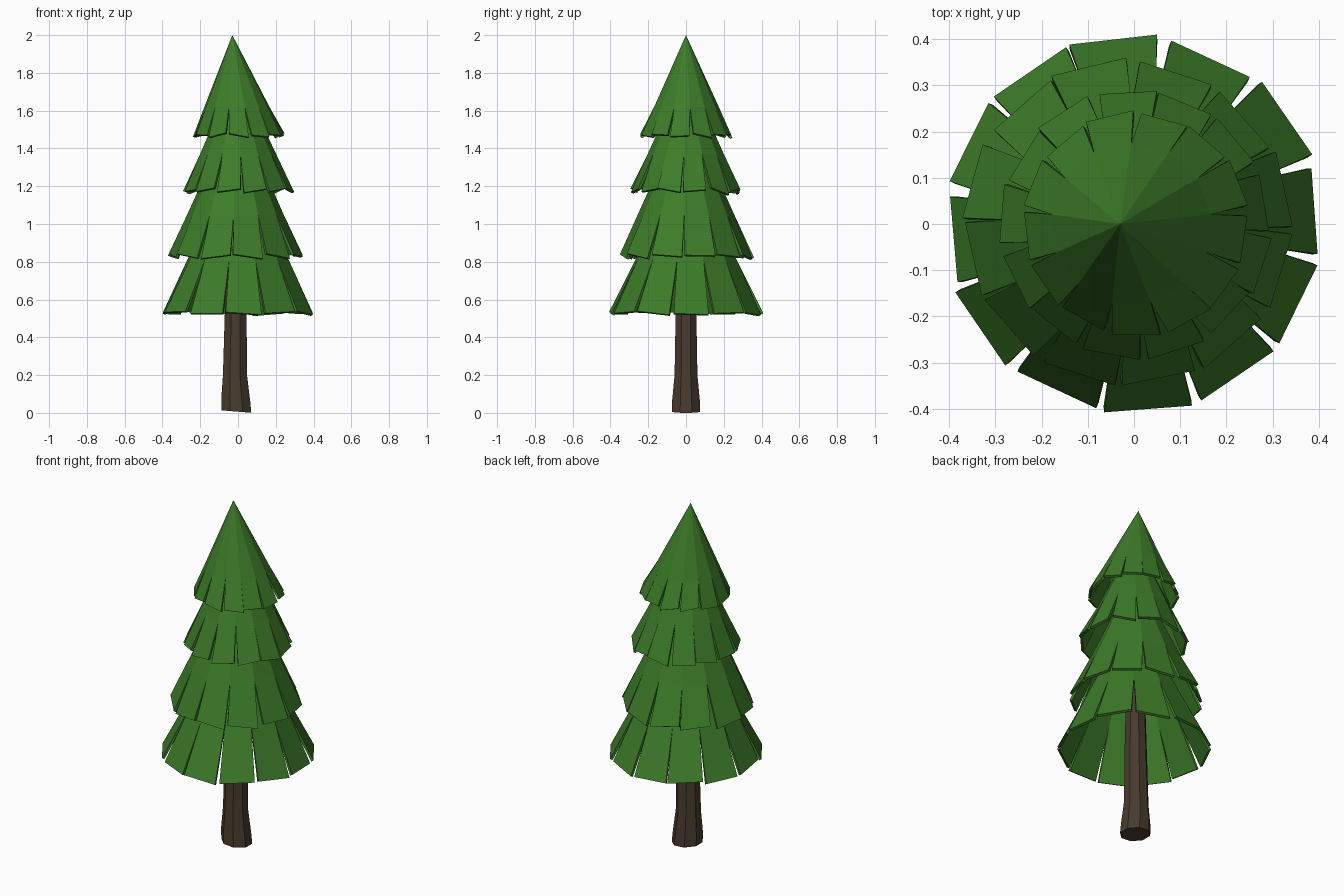
import bpy
import bmesh
import math
import random
from mathutils import Vector

random.seed(4)

cube = bpy.data.objects.get("Cube")
if cube:
    bpy.data.objects.remove(cube, do_unlink=True)


def material(name, rgb):
    mat = bpy.data.materials.new(name)
    mat.use_nodes = True
    mat.diffuse_color = (*rgb, 1)
    mat.node_tree.nodes["Principled BSDF"].inputs["Base Color"].default_value = (*rgb, 1)
    return mat


def finish(bm, name, mat):
    bmesh.ops.recalc_face_normals(bm, faces=bm.faces[:])
    mesh = bpy.data.meshes.new(name)
    bm.to_mesh(mesh)
    bm.free()
    mesh.materials.append(mat)
    obj = bpy.data.objects.new(name, mesh)
    bpy.context.collection.objects.link(obj)
    return obj


needle_green = material("needle green", (0.046, 0.2, 0.022))
bark_brown = material("bark brown", (0.066, 0.044, 0.027))


def polar(centre, angle, radius, z):
    return Vector((centre + radius * math.cos(angle), radius * math.sin(angle), z))


def branch_tier(name, count, first_angle, centre, radius, rim_z, slit_z, apex):
    """A thin cone whose lower skirt is split into separate flaps."""
    bm = bmesh.new()
    tip = Vector(apex)
    step = math.tau / count
    start = math.radians(first_angle) - step / 2
    corner_radius = radius / math.cos(step / 2)
    blend = (tip.z - slit_z) / (tip.z - rim_z)
    slits = []
    for i in range(count):
        rim = polar(centre, start + i * step, corner_radius, rim_z)
        slits.append(bm.verts.new(tip.lerp(rim, blend)))
    top = bm.verts.new(tip)
    for i in range(count):
        a, b = slits[i], slits[(i + 1) % count]
        bm.faces.new((top, a, b))
        # Each flap narrows a little and hangs slightly askew
        middle = start + (i + 0.5) * step + random.uniform(-0.03, 0.03)
        half = step * 0.445
        reach = random.uniform(0.985, 1.02)
        skew = random.uniform(-0.012, 0.012)
        low = [
            bm.verts.new(polar(centre, middle + s * half, corner_radius * reach,
                               rim_z + s * skew + random.uniform(-0.008, 0.008)))
            for s in (-1, 1)
        ]
        bm.faces.new((a, low[0], low[1], b))
    obj = finish(bm, name, needle_green)
    shell = obj.modifiers.new("thickness", "SOLIDIFY")
    shell.thickness = 0.014
    shell.offset = -1
    return obj


# Four overlapping tiers of branches
branch_tier("bottom_branches", 12, 5, 0.0, 0.393, 0.53, 0.81, (0, 0, 1.38))
branch_tier("lower_branches", 12, 13, -0.015, 0.342, 0.83, 1.05, (-0.01, 0, 1.62))
branch_tier("upper_branches", 13, 94, 0.003, 0.283, 1.175, 1.37, (-0.01, 0, 1.82))
branch_tier("top_branches", 13, -90, 0.004, 0.235, 1.47, 1.62, (-0.03, 0, 2.0))

# Eight-sided trunk, flared at the foot: centre x, radius, height
bm = bmesh.new()
rings = []
for centre, radius, z in ((-0.008, 0.085, 0.0), (-0.012, 0.083, 0.06),
                          (-0.016, 0.069, 0.2), (-0.012, 0.062, 0.55),
                          (-0.01, 0.05, 1.0)):
    ring = []
    for i in range(8):
        co = polar(centre, math.tau * (i + 0.5) / 8, radius, z)
        if z < 0.1:
            co.z += 0.007 - 0.08 * (co.x - centre)  # slanted foot
        ring.append(bm.verts.new((co.x, co.y * 0.95, max(co.z, 0))))
    rings.append(ring)
for lower, upper in zip(rings, rings[1:]):
    for i in range(8):
        j = (i + 1) % 8
        bm.faces.new((lower[i], lower[j], upper[j], upper[i]))
bm.faces.new(rings[0])
bm.faces.new(rings[-1])
trunk = finish(bm, "trunk", bark_brown)
bpy.ops.object.select_all(action="DESELECT")
trunk.select_set(True)
bpy.context.view_layer.objects.active = trunk
bpy.ops.object.shade_smooth_by_angle(angle=math.radians(30))
